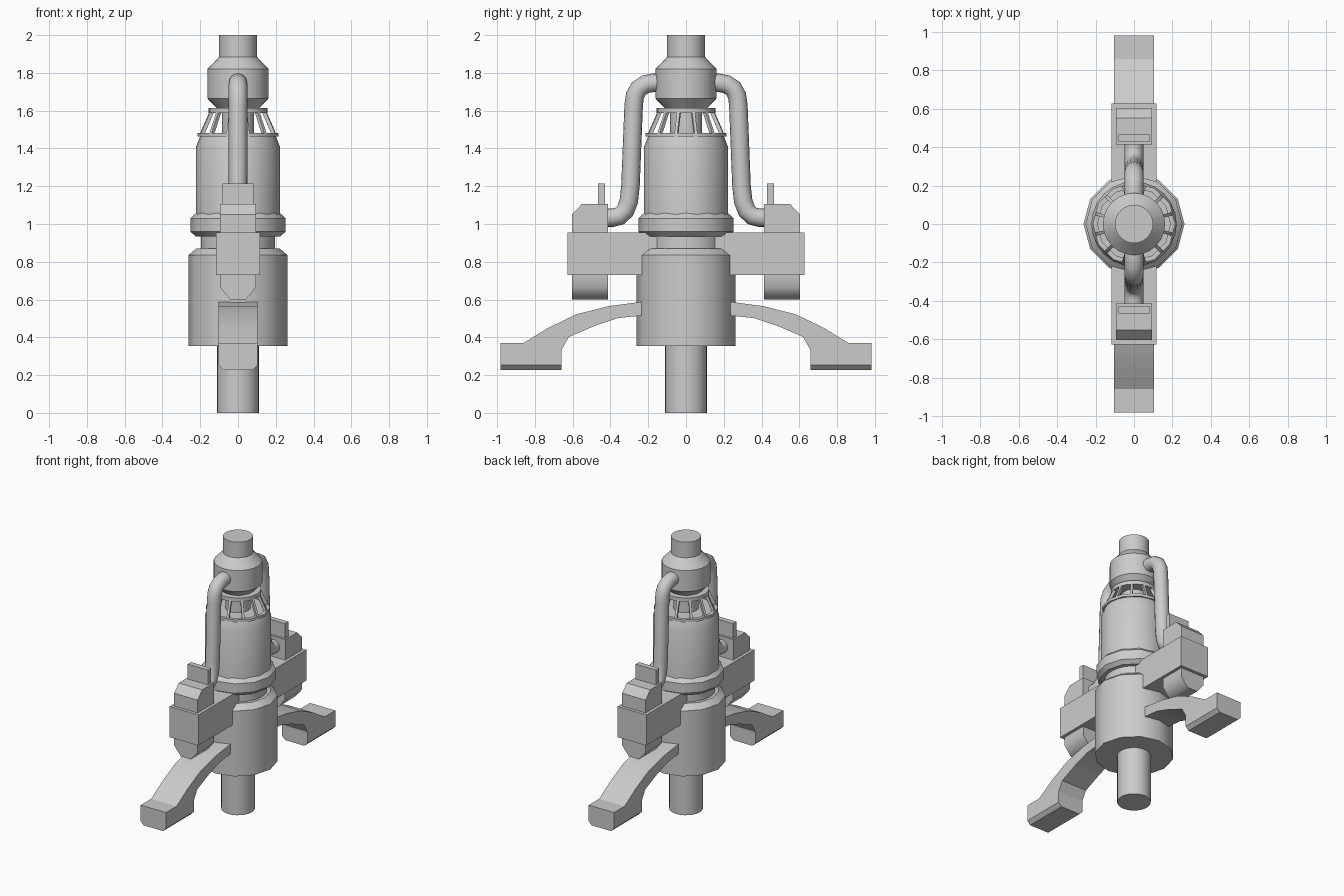
import bpy, bmesh
from math import pi, cos, sin, radians
from mathutils import Matrix, Vector

old = bpy.data.objects.get("Cube")
if old:
    bpy.data.objects.remove(old, do_unlink=True)

grey = bpy.data.materials.new("plain_grey")
grey.use_nodes = True
GREY = (0.6, 0.6, 0.6, 1)
grey.diffuse_color = GREY
grey.node_tree.nodes["Principled BSDF"].inputs["Base Color"].default_value = GREY


def finish(name, bm, smooth=0):
    bmesh.ops.recalc_face_normals(bm, faces=bm.faces)
    mesh = bpy.data.meshes.new(name)
    bm.to_mesh(mesh)
    bm.free()
    mesh.materials.append(grey)
    obj = bpy.data.objects.new(name, mesh)
    bpy.context.collection.objects.link(obj)
    if smooth:
        bpy.ops.object.select_all(action='DESELECT')
        obj.select_set(True)
        bpy.context.view_layer.objects.active = obj
        bpy.ops.object.shade_smooth_by_angle(angle=radians(smooth))
    return obj


def lathe(name, profile, sides, smooth=35, closed=False):
    """Turn (radius, z) points about z; open profiles get end caps."""
    bm = bmesh.new()
    rings = [[bm.verts.new((r * cos(2 * pi * i / sides), r * sin(2 * pi * i / sides), z))
              for i in range(sides)] for r, z in profile]
    pairs = list(zip(rings, rings[1:]))
    if closed:
        pairs.append((rings[-1], rings[0]))
    else:
        bm.faces.new(rings[0])
        bm.faces.new(rings[-1])
    for a, b in pairs:
        for i in range(sides):
            j = (i + 1) % sides
            bm.faces.new((a[i], a[j], b[j], b[i]))
    return finish(name, bm, smooth)


def prism(name, points, lo, hi, axis, side, smooth=0, bevel_below=None):
    """Extrude an outline along x (points are y, z) or along y (points are x, z)."""
    bm = bmesh.new()

    def place(p, d):
        return (d, p[0] * side, p[1]) if axis == 'x' else (p[0], d * side, p[1])
    a = [bm.verts.new(place(p, lo)) for p in points]
    b = [bm.verts.new(place(p, hi)) for p in points]
    bm.faces.new(a)
    bm.faces.new(b)
    for i in range(len(points)):
        j = (i + 1) % len(points)
        bm.faces.new((a[i], a[j], b[j], b[i]))
    if bevel_below:
        # chamfer the long bottom edges of the foot
        edges = [e for e in bm.edges if all(v.co.z < bevel_below for v in e.verts)
                 and abs(e.verts[0].co.y - e.verts[1].co.y) > 0.1]
        bmesh.ops.bevel(bm, geom=edges, offset=0.025, segments=1, affect='EDGES')
    return finish(name, bm, smooth)


def box(name, half_x, y0, y1, z0, z1, side):
    return prism(name, [(y0, z0), (y1, z0), (y1, z1), (y0, z1)], -half_x, half_x, 'x', side)


def pipe(name, points, radius, side):
    """Sweep a circle along a path lying in the yz plane."""
    path = [Vector((0, y * side, z)) for y, z in points]
    bm = bmesh.new()
    rings = []
    for i, p in enumerate(path):
        t = (path[min(i + 1, len(path) - 1)] - path[max(i - 1, 0)]).normalized()
        n = Vector((1, 0, 0)).cross(t)
        rings.append([bm.verts.new(p + radius * (Vector((cos(a), 0, 0)) + n * sin(a)))
                      for a in (2 * pi * k / 16 for k in range(16))])
    for a, b in zip(rings, rings[1:]):
        for k in range(16):
            j = (k + 1) % 16
            bm.faces.new((a[k], a[j], b[j], b[k]))
    bm.faces.new(rings[0])
    bm.faces.new(rings[-1])
    return finish(name, bm, 50)


# Central column
lathe("bottom_tube", [(.112, 0), (.112, .4)], 24)
lathe("lower_body", [(.263, .355), (.263, .835), (.22, .87), (.19, .87)], 12)
lathe("neck", [(.195, .86), (.195, .935), (.22, .955)], 24)
lathe("collar_ring", [(.225, .935), (.252, .96), (.252, 1.03), (.22, 1.06)], 12)
lathe("upper_body", [(.222, .95), (.222, 1.41), (.2, 1.465)], 24)
lathe("cage_lower_ring", [(.19, 1.463), (.215, 1.463), (.215, 1.482), (.19, 1.482)], 12, closed=True)
lathe("cage_core", [(.19, 1.46), (.19, 1.472), (.085, 1.475), (.085, 1.62)], 24)
lathe("cage_upper_ring", [(.11, 1.587), (.155, 1.587), (.155, 1.615), (.11, 1.615)], 24)
lathe("head", [(.1, 1.6), (.11, 1.612), (.162, 1.665), (.162, 1.82), (.1, 1.885), (.1, 2.0)], 24)

# Slanted cage struts
bm = bmesh.new()
for k in range(12):
    turn = Matrix.Rotation(radians(15 + 30 * k), 3, 'Z')
    start, end = Vector((.197, 0, 1.475)), Vector((.143, 0, 1.595))
    corners = [bm.verts.new(turn @ (p + Vector((dx, dy, 0))))
               for p in (start, end)
               for dx, dy in ((-.011, -.008), (.011, -.008), (.011, .008), (-.011, .008))]
    bm.faces.new(corners[:4])
    bm.faces.new(corners[4:])
    for i in range(4):
        j = (i + 1) % 4
        bm.faces.new((corners[i], corners[j], corners[j + 4], corners[i + 4]))
finish("cage_struts", bm)

LEG = [(.235, .588), (.41, .565), (.58, .522), (.73, .45), (.86, .37), (.982, .37),
       (.982, .228), (.658, .228), (.658, .335), (.62, .402), (.48, .462), (.36, .502), (.235, .515)]
PIPE = [(.12, 1.748), (.17, 1.748), (.215, 1.74), (.25, 1.717), (.27, 1.68), (.277, 1.63),
        (.294, 1.2), (.303, 1.12), (.322, 1.07), (.352, 1.042), (.39, 1.033), (.43, 1.033)]

# Front and back arms, legs and pipes
for label, side in (("front", -1), ("back", 1)):
    box(label + "_arm", .117, .15, .627, .73, .955, side)
    prism(label + "_arm_cap", [(.413, .95), (.604, .95), (.604, 1.05), (.552, 1.105), (.413, 1.105)],
          -.095, .095, 'x', side)
    box(label + "_fin", .082, .428, .466, 1.1, 1.214, side)
    prism(label + "_arm_keel", [(-.095, .74), (-.095, .665), (-.042, .6), (.042, .6), (.095, .665), (.095, .74)],
          .412, .604, 'y', side, smooth=60)
    prism(label + "_leg", LEG, -.103, .103, 'x', side, smooth=25, bevel_below=.24)
    pipe(label + "_pipe", PIPE, .049, side)
